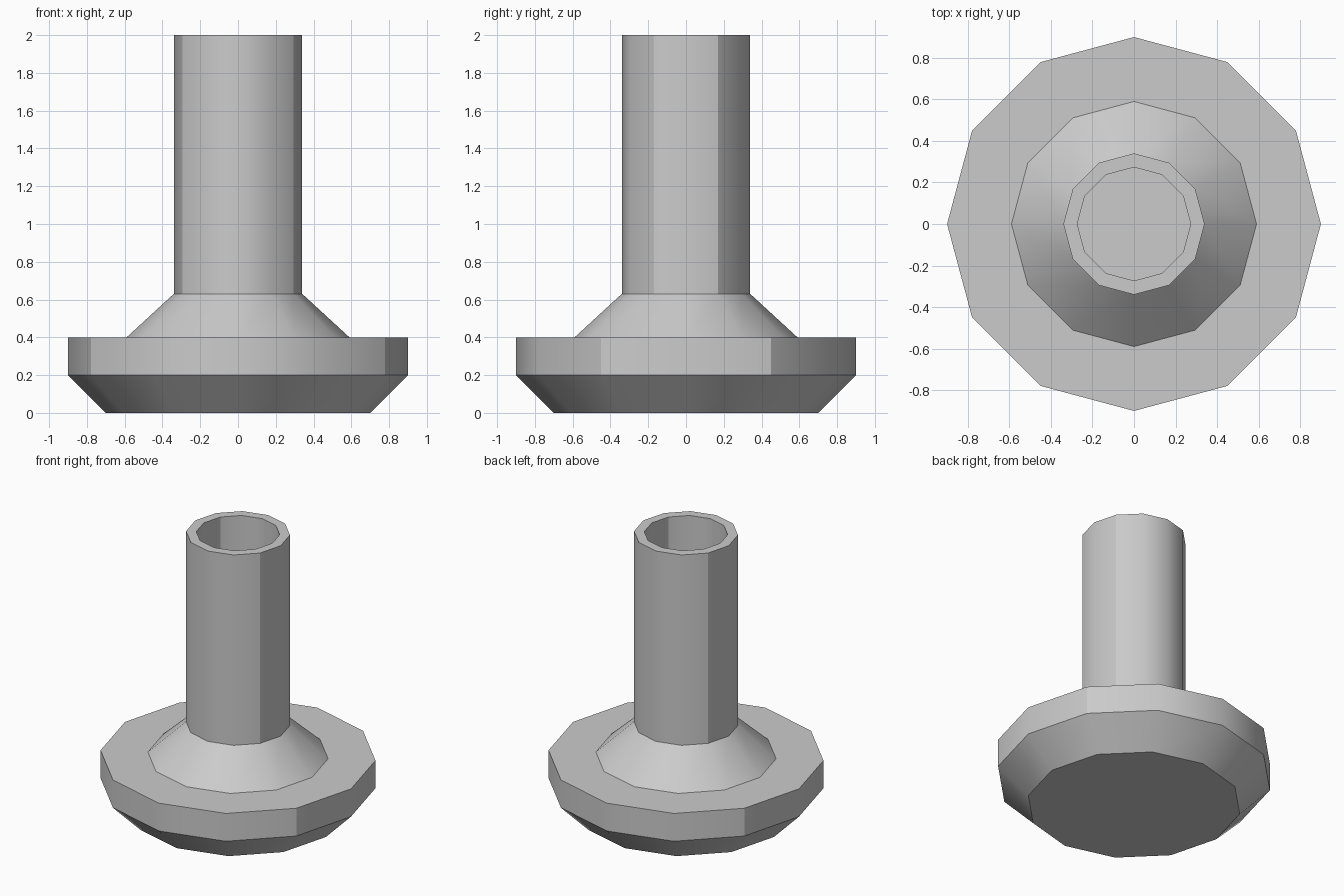
import bpy
import bmesh
from math import sin, cos, pi, radians

SIDES = 12

if "Cube" in bpy.data.objects:
    bpy.data.objects.remove(bpy.data.objects["Cube"], do_unlink=True)

grey = bpy.data.materials.new("light_grey")
grey.use_nodes = True
grey.diffuse_color = (0.6, 0.6, 0.6, 1)
shader = next(n for n in grey.node_tree.nodes if n.type == "BSDF_PRINCIPLED")
shader.inputs["Base Color"].default_value = (0.6, 0.6, 0.6, 1)


def lathe(name, profile, cap_start=False, cap_end=False):
    """Turn (radius, height) points around z into a smooth twelve-sided part."""
    bm = bmesh.new()
    angles = [2 * pi * i / SIDES for i in range(SIDES)]
    rings = [[bm.verts.new((r * cos(a), r * sin(a), z)) for a in angles]
             for r, z in profile]
    for low, high in zip(rings, rings[1:]):
        for i in range(SIDES):
            j = (i + 1) % SIDES
            bm.faces.new((low[i], low[j], high[j], high[i]))
    if cap_start:
        bm.faces.new(rings[0][::-1])
    if cap_end:
        bm.faces.new(rings[-1])
    for face in bm.faces:
        face.smooth = True
    bm.normal_update()
    # Hard rims, plus four hard creases up the straight walls
    for edge in bm.edges:
        a, b = (v.co for v in edge.verts)
        upright = (a.xy - b.xy).length < 0.001
        crease = upright and abs(abs(a.y) - a.xy.length / 2) < 0.001
        if edge.is_boundary or crease or edge.calc_face_angle(0) > radians(31):
            edge.smooth = False
    mesh = bpy.data.meshes.new(name)
    bm.to_mesh(mesh)
    bm.free()
    mesh.materials.append(grey)
    obj = bpy.data.objects.new(name, mesh)
    bpy.context.collection.objects.link(obj)
    return obj


# Wide foot with a chamfered underside
lathe("base", [(0.7, 0), (0.9, 0.2), (0.9, 0.4), (0.59, 0.4)], cap_start=True)

# Sloping collar between foot and tube
lathe("collar", [(0.59, 0.4), (0.34, 0.63)])

# Upright tube with an open top and a floor inside
lathe("tube", [(0.34, 0.63), (0.34, 2), (0.273, 2), (0.273, 0.63)], cap_end=True)
